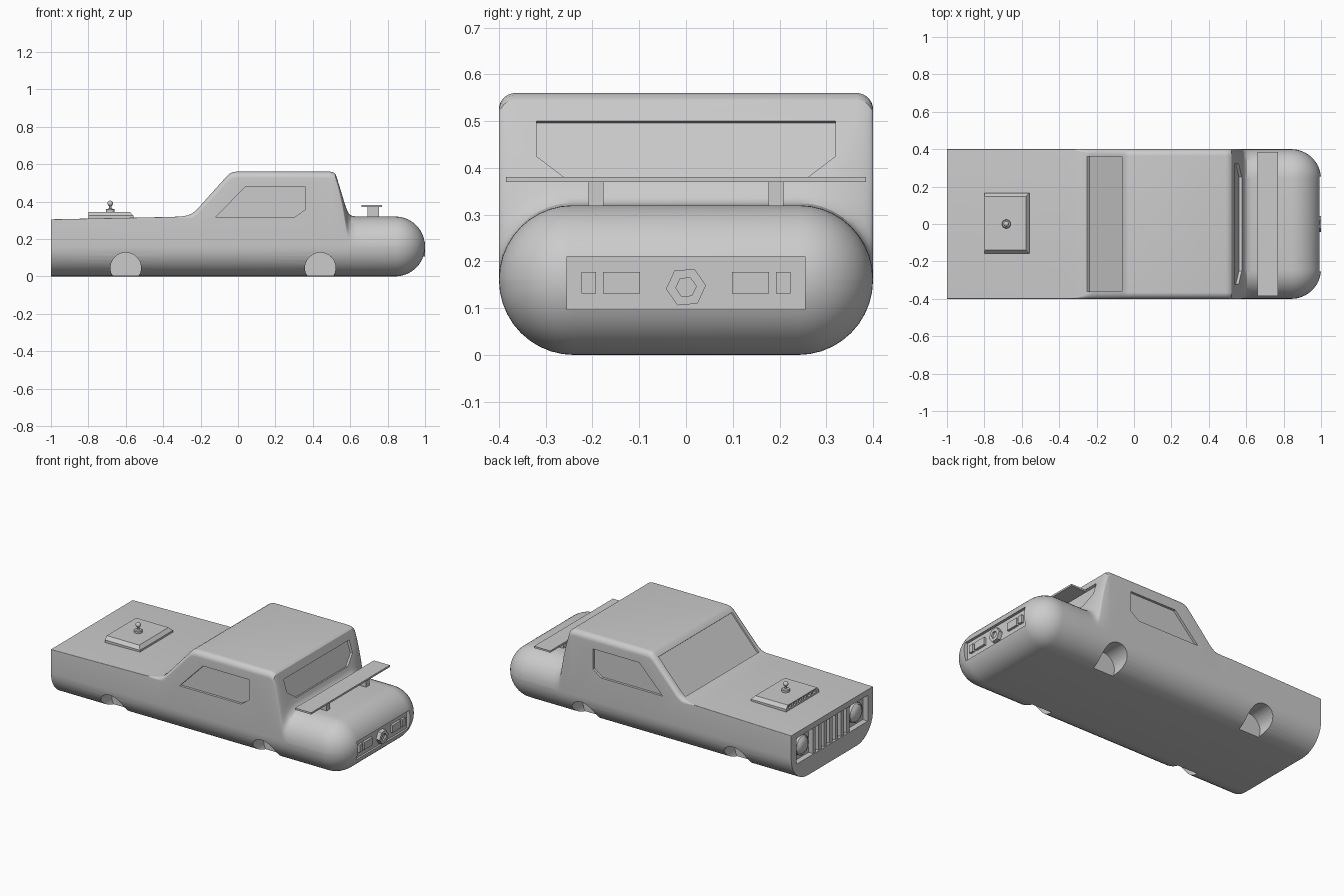
import bpy, bmesh, math
from mathutils import Vector, Matrix

if "Cube" in bpy.data.objects:
    bpy.data.objects.remove(bpy.data.objects["Cube"])


def finish(name, bm, smooth=False):
    bmesh.ops.recalc_face_normals(bm, faces=bm.faces)
    me = bpy.data.meshes.new(name)
    bm.to_mesh(me)
    bm.free()
    ob = bpy.data.objects.new(name, me)
    bpy.context.collection.objects.link(ob)
    if smooth:
        smooth_by_angle(ob)
    return ob


def smooth_by_angle(ob):
    bpy.ops.object.select_all(action='DESELECT')
    ob.select_set(True)
    bpy.context.view_layer.objects.active = ob
    bpy.ops.object.shade_smooth_by_angle(angle=math.radians(30))


def loft(bm, rings):
    rows = [[bm.verts.new(p) for p in ring] for ring in rings]
    n = len(rows[0])
    for a, b in zip(rows, rows[1:]):
        for i in range(n):
            bm.faces.new((a[i], a[(i + 1) % n], b[(i + 1) % n], b[i]))
    bm.faces.new(rows[0])
    bm.faces.new(rows[-1])


def prism(bm, pts, vec):
    pts = [Vector(p) for p in pts]
    loft(bm, [pts, [p + Vector(vec) for p in pts]])


def box(bm, x0, x1, y0, y1, z0, z1):
    prism(bm, [(x0, y0, z0), (x1, y0, z0), (x1, y1, z0), (x0, y1, z0)], (0, 0, z1 - z0))


def lathe(bm, profile, origin, axis, n=32):
    """Stack of circles: profile holds (radius, height along axis)."""
    rot = Vector((0, 0, 1)).rotation_difference(Vector(axis)).to_matrix()
    loft(bm, [[Vector(origin) + rot @ Vector((r * math.cos(2 * math.pi * i / n),
               r * math.sin(2 * math.pi * i / n), h)) for i in range(n)] for r, h in profile])


def cut(ob, bm):
    cutter = finish("cutter", bm)
    cutter.hide_render = True
    mod = ob.modifiers.new("cut", 'BOOLEAN')
    mod.operation, mod.solver, mod.object = 'DIFFERENCE', 'EXACT', cutter
    bpy.context.view_layer.objects.active = ob
    bpy.ops.object.modifier_apply(modifier=mod.name)
    bpy.data.objects.remove(cutter)


def section(x, top, r, d=0.0, k=10):
    """Body cross-section with rounded corners, shrunk inwards by d."""
    w, lo, hi, rb, rt = 0.4 - d, d, top - d, 0.16 - d, max(r - d, 0.002)
    pts = []
    for q, (sy, z, rad) in enumerate([(1, hi - rt, rt), (-1, hi - rt, rt),
                                      (-1, lo + rb, rb), (1, lo + rb, rb)]):
        for i in range(k + 1):
            a = (q + i / k) * math.pi / 2
            pts.append((x, sy * (w - rad) + rad * math.cos(a), z + rad * math.sin(a)))
    return pts


# Body: sections along the car (x, top height, shoulder radius)
stations = [(-1, .305, .002), (-.35, .318, .002), (-.3, .321, .01), (-.27, .326, .018),
            (-.245, .336, .026), (-.22, .357, .03), (-.06, .535, .035), (-.045, .549, .035),
            (-.03, .557, .035), (-.01, .56, .035), (.49, .56, .035), (.51, .556, .035),
            (.522, .546, .036), (.537, .5, .042), (.55, .457, .055), (.562, .418, .075),
            (.574, .379, .11), (.583, .353, .138), (.592, .336, .152), (.605, .325, .158),
            (.63, .32, .158), (.7, .32, .158)]
rings = [section(*s) for s in stations]
for i in range(15):
    a = math.radians(79 * i / 14)
    rings.append(section(.84 + .16 * math.sin(a), .32, .158, .16 * (1 - math.cos(a))))
rings.append(section(.9995, .32, .158, .148))
rings.append(section(1, .32, .158, .157))
bm = bmesh.new()
loft(bm, rings)
body = finish("car_body", bm)

# Cutters: wheel arches, windows, grille and tail panel recesses
bm = bmesh.new()
for s in (-1, 1):
    for x in (-.6, .44):
        lathe(bm, [(.082, 0), (.082, .25)], (x, s * .26, .045), (0, s, 0), 40)
    prism(bm, [(x, s * .385, z) for x, z in [(-.12, .315), (.3, .315), (.357, .355),
                                             (.357, .48), (.04, .48)]], (0, s * .1, 0))
n = Vector((.956, 0, .294))
prism(bm, [Vector((.522 + (.546 - z) * .31, y, z)) - n * .015 for y, z in
           [(-.32, .5), (-.32, .425), (-.25, .372), (.25, .372), (.32, .425), (.32, .5)]], n * .06)
n = Vector((-.744, 0, .668))
prism(bm, [Vector((x, y, .357 + (x + .22) * 1.1125)) - n * .01 for x, y in
           [(-.245, -.36), (-.065, -.36), (-.065, .36), (-.245, .36)]], n * .06)
box(bm, -1.1, -.965, -.35, .35, .11, .27)
box(bm, .975, 1.1, -.255, .255, .097, .21)
cut(body, bm)
smooth_by_angle(body)

# Headlights and grille slats
for s, side in ((-1, "right"), (1, "left")):
    bm = bmesh.new()
    lathe(bm, [(.06, 0), (.06, .018), (.052, .024), (.05, .02), (.04, .028), (.025, .033), (.005, .035)],
          (-.964, s * .262, .19), (-1, 0, 0))
    finish("headlight_" + side, bm, True)
bm = bmesh.new()
for i in range(7):
    y = -.165 + .055 * i
    box(bm, -.993, -.96, y - .014, y + .014, .11, .27)
finish("grille_slats", bm)

# Tail lights and hexagonal filler cap
for s, side in ((-1, "right"), (1, "left")):
    bm = bmesh.new()
    for c, w in ((.208, .015), (.138, .04)):
        box(bm, .97, .99, s * c - w, s * c + w, .131, .177)
    finish("tail_lights_" + side, bm)
bm = bmesh.new()
turn = math.radians(25)
hexagons = [[(x, r * math.sin(turn + i * math.pi / 3), .145 + r * math.cos(turn + i * math.pi / 3))
             for i in range(6)] for x, r in ((.97, .043), (1, .043), (1, .022), (.988, .022))]
loft(bm, hexagons)
finish("filler_cap", bm)

# Hood scoop with chamfered edges and front notches
bm = bmesh.new()
loft(bm, [[(-.8, -.158, z), (-.56 - d, -.158 + d, z), (-.56 - d, .165 - d, z), (-.8, .165, z)]
          if d == 0 else [(-.8, -.158 + d, z), (-.56 - d, -.158 + d, z),
                          (-.56 - d, .165 - d, z), (-.8, .165 - d, z)]
          for z, d in ((.3, 0), (.325, 0), (.345, .018))])
scoop = finish("hood_scoop", bm)
bm = bmesh.new()
for i in range(6):
    y = -.115 + .048 * i
    box(bm, -.85, -.785, y - .015, y + .015, .32, .338)
cut(scoop, bm)

# Hood ornament: foot, stem and ball
bm = bmesh.new()
lathe(bm, [(.024, .34), (.024, .357), (.02, .361), (.006, .362), (.006, .38)], (-.683, 0, 0), (0, 0, 1), 24)
bmesh.ops.create_uvsphere(bm, u_segments=20, v_segments=12, radius=.015,
                          matrix=Matrix.Translation((-.683, 0, .39)))
finish("hood_ornament", bm, True)

# Rear spoiler: wing and two posts
bm = bmesh.new()
box(bm, .66, .77, -.385, .385, .37, .381)
finish("spoiler_wing", bm)
for s, side in ((-1, "right"), (1, "left")):
    bm = bmesh.new()
    box(bm, .693, .753, s * .192 - .016, s * .192 + .016, .31, .371)
    finish("spoiler_post_" + side, bm)
